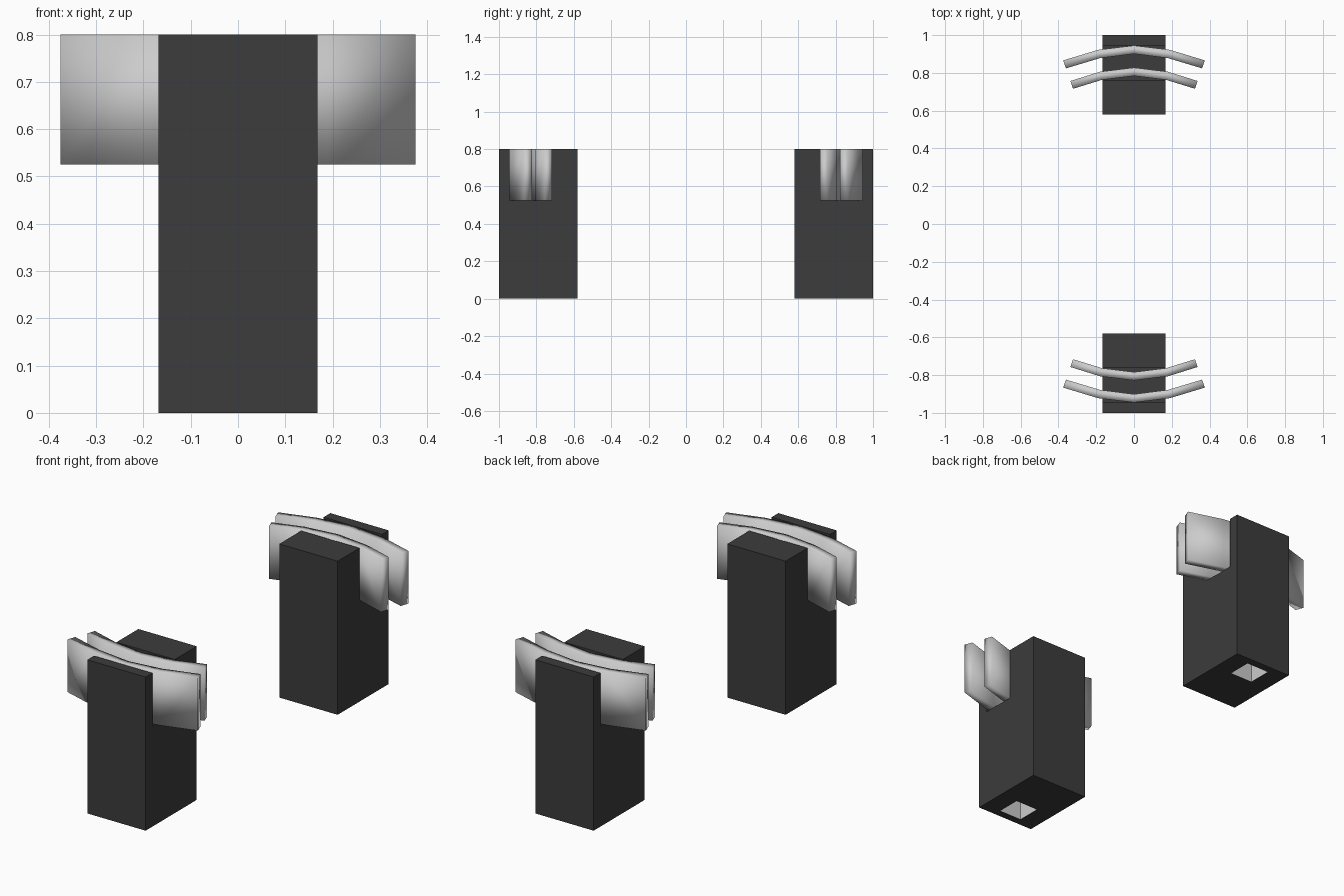
import bpy, bmesh

if "Cube" in bpy.data.objects:
    bpy.data.objects.remove(bpy.data.objects["Cube"])

dark = bpy.data.materials.new("dark_block")
dark.diffuse_color = (0.045, 0.045, 0.045, 1)
dark.use_nodes = True
dark.node_tree.nodes["Principled BSDF"].inputs["Base Color"].default_value = dark.diffuse_color


def make_object(name, bm, mat=None, smooth=False):
    bmesh.ops.recalc_face_normals(bm, faces=bm.faces)
    me = bpy.data.meshes.new(name)
    bm.to_mesh(me)
    bm.free()
    for p in me.polygons:
        p.use_smooth = smooth
    if mat:
        me.materials.append(mat)
    ob = bpy.data.objects.new(name, me)
    bpy.context.collection.objects.link(ob)
    return ob


def extrude_profile(pts, vec):
    bm = bmesh.new()
    face = bm.faces.new([bm.verts.new(p) for p in pts])
    ext = bmesh.ops.extrude_face_region(bm, geom=[face])
    moved = [v for v in ext["geom"] if isinstance(v, bmesh.types.BMVert)]
    bmesh.ops.translate(bm, verts=moved, vec=vec)
    return bm


def box(x, y0, y1, z0, z1):
    return extrude_profile([(-x, y0, z0), (x, y0, z0), (x, y1, z0), (-x, y1, z0)],
                           (0, 0, z1 - z0))


def plate(outer, inner, s):
    # bent strip: mirrored outline, built as a quad grid so it shades smoothly
    full = lambda h: [(-x, y) for x, y in reversed(h[1:])] + h
    bm = bmesh.new()
    rings = []
    for (xo, yo), (xi, yi) in zip(full(outer), full(inner)):
        rings.append([bm.verts.new(p) for p in (
            (xo, s * yo, 0.525), (xo, s * yo, 0.8),
            (xi, s * yi, 0.8), (xi, s * yi, 0.525))])
    for a, b in zip(rings, rings[1:]):
        for i in range(4):
            j = (i + 1) % 4
            bm.faces.new((a[i], a[j], b[j], b[i]))
    bm.faces.new(rings[0])
    bm.faces.new(rings[-1])
    return bm


for s, side in ((1, "back"), (-1, "front")):
    # post with a cross slot at the top
    prof = [(0.58, 0), (1, 0), (1, 0.8), (0.945, 0.8),
            (0.945, 0.525), (0.76, 0.525), (0.76, 0.8), (0.58, 0.8)]
    post = make_object(side + "_post",
                       extrude_profile([(-0.168, s * y, z) for y, z in prof],
                                       (0.336, 0, 0)), dark)

    # square socket in the underside
    y0, y1 = sorted((s * 0.83, s * 0.96))
    cutter = make_object(side + "_socket_cutter", box(0.067, y0, y1, -0.1, 0.2))
    cutter.hide_render = True
    cutter.hide_viewport = True
    mod = post.modifiers.new("socket", "BOOLEAN")
    mod.operation = "DIFFERENCE"
    mod.solver = "EXACT"
    mod.object = cutter

    # pale lining of the socket, open below
    bm = box(0.066, y0 + 0.001, y1 - 0.001, 0, 0.199)
    bmesh.ops.recalc_face_normals(bm, faces=bm.faces)
    bm.faces.ensure_lookup_table()
    low = min(bm.faces, key=lambda f: f.calc_center_median().z)
    bmesh.ops.delete(bm, geom=[low], context="FACES")
    lining = make_object(side + "_socket_lining", bm)
    lining.data.flip_normals()

    # two curved plates held in the slot
    make_object(side + "_outer_plate", plate(
        [(0, 0.945), (0.19, 0.922), (0.375, 0.866)],
        [(0, 0.901), (0.18, 0.878), (0.36, 0.824)], s), smooth=True)
    make_object(side + "_inner_plate", plate(
        [(0, 0.828), (0.18, 0.806), (0.337, 0.757)],
        [(0, 0.784), (0.17, 0.763), (0.323, 0.716)], s), smooth=True)
